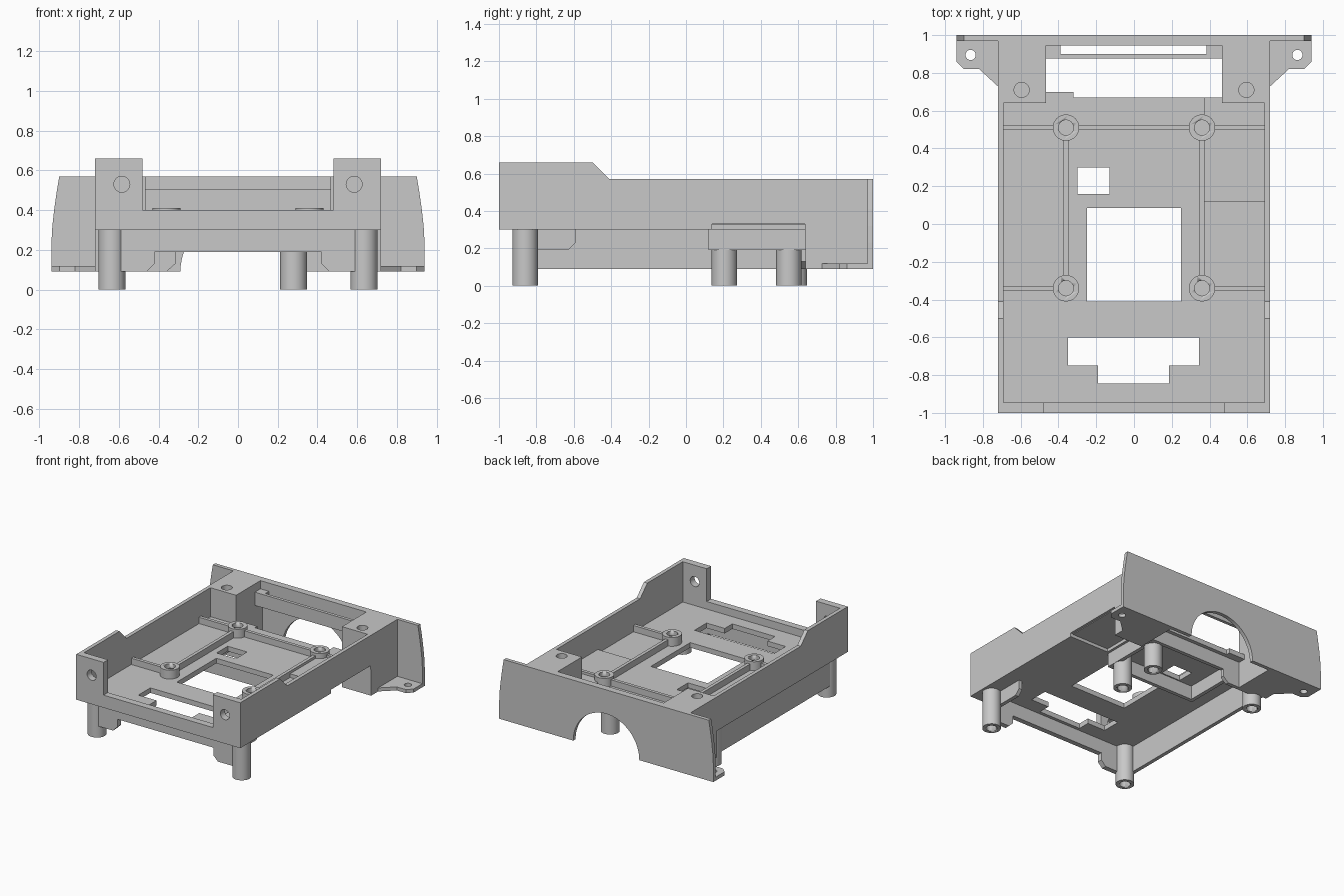
import bpy, bmesh, math
from mathutils import Vector

cube = bpy.data.objects.get("Cube")
if cube:
    bpy.data.objects.remove(cube)

grey = bpy.data.materials.new("plain_grey")
grey.use_nodes = True
grey.diffuse_color = (0.58, 0.58, 0.58, 1)
grey.node_tree.nodes["Principled BSDF"].inputs["Base Color"].default_value = grey.diffuse_color


def prism(name, pts, axis, lo, hi):
    """Extrude a 2D outline along an axis between lo and hi."""
    place = {"x": lambda p, h: (h, p[0], p[1]),
             "y": lambda p, h: (p[0], h, p[1]),
             "z": lambda p, h: (p[0], p[1], h)}[axis]
    bm = bmesh.new()
    face = bm.faces.new([bm.verts.new(place(p, lo)) for p in pts])
    top = bmesh.ops.extrude_face_region(bm, geom=[face])["geom"]
    shift = Vector(place((0, 0), hi - lo))
    bmesh.ops.translate(bm, vec=shift, verts=[g for g in top if isinstance(g, bmesh.types.BMVert)])
    bmesh.ops.recalc_face_normals(bm, faces=bm.faces)
    mesh = bpy.data.meshes.new(name)
    bm.to_mesh(mesh)
    bm.free()
    mesh.materials.append(grey)
    ob = bpy.data.objects.new(name, mesh)
    bpy.context.collection.objects.link(ob)
    return ob


def box(name, x0, x1, y0, y1, z0, z1):
    return prism(name, [(x0, y0), (x1, y0), (x1, y1), (x0, y1)], "z", z0, z1)


def rod(name, u, v, r, axis, lo, hi, n=32):
    ring = [(u + r * math.cos(i * math.tau / n), v + r * math.sin(i * math.tau / n)) for i in range(n)]
    ob = prism(name, ring, axis, lo, hi)
    bpy.context.view_layer.objects.active = ob
    bpy.ops.object.select_all(action="DESELECT")
    ob.select_set(True)
    bpy.ops.object.shade_smooth_by_angle()
    return ob


def cut(ob, *cutters):
    for c in cutters:
        mod = ob.modifiers.new("cut", "BOOLEAN")
        mod.operation, mod.solver, mod.object = "DIFFERENCE", "EXACT", c
        c.hide_render = True
        c.hide_viewport = True
        c.display_type = "WIRE"


def cutter(*dims):
    return box("cutter", *dims)


# Floor plate with openings
floor_outline = [(-.7, -.96), (.7, -.96), (.7, .66), (.46, .66), (.46, .67),
                 (-.32, .67), (-.32, .70), (-.47, .70), (-.47, .66), (-.7, .66)]
floor = prism("floor", floor_outline, "z", .30, .34)
front_slot = prism("cutter", [(-.35, -.6), (-.35, -.75), (-.19, -.75), (-.19, -.845),
                              (.185, -.845), (.185, -.75), (.345, -.75), (.345, -.6)], "z", .2, .5)
cut(floor, cutter(-.25, .25, -.41, .085, .2, .5), cutter(-.3, -.13, .16, .3, .2, .5),
    front_slot, cutter(.37, .71, .14, .635, .2, .325))
box("raised_floor", .37, .7, .12, .67, .33, .37)

# Front wall with two raised, drilled corners
front = prism("front_wall", [(-.72, .30), (.72, .30), (.72, .66), (.48, .66), (.48, .40),
                             (-.48, .40), (-.48, .66), (-.72, .66)], "y", -1, -.945)
cut(front, *[rod("cutter", s * .585, .53, .04, "y", -1.1, -.9) for s in (-1, 1)])

# Parts repeated on both sides
wall_side = [(-1, .30), (.98, .30), (.98, .57), (-.41, .57), (-.5, .66), (-1, .66)]
slotted = [(-1, .30), (.14, .30), (.14, .33), (.635, .33), (.635, .30)] + wall_side[1:]
for s, side in ((-1, "right"), (1, "left")):
    a, b = sorted((s * .69, s * .72))
    prism(side + "_wall", slotted if s > 0 else wall_side, "x", a, b)

    a, b = sorted((s * .465, s * .72))
    post = box(side + "_rear_post", a, b, .64, .98, .09, .57)
    cut(post, rod("cutter", s * .595, .71, .04, "z", .4, .7))

    ear = prism(side + "_ear", [(s * x, y) for x, y in
                                ((.70, .98), (.70, .71), (.82, .82), (.90, .82), (.94, .86), (.94, .98))],
                "z", .09, .118)
    cut(ear, rod("cutter", s * .865, .895, .027, "z", 0, .3))

    # Standoffs and ribs on the floor
    for y in (.51, -.34):
        boss = rod(side + "_standoff", s * .36, y, .07, "z", .33, .41)
        cut(boss, rod("cutter", s * .36, y, .04, "z", .375, .5))
        a, b = sorted((s * .425, s * .7))
        box(side + "_cross_rib", a, b, y - .013, y + .013, .33, .39)
    box(side + "_long_rib", s * .36 - .013, s * .36 + .013, -.275, .445, .33, .39)
box("rear_rib", -.295, .295, .497, .523, .33, .39)

# Rear panel with slightly curved ends and an arch
half = [(.94, .09), (.94, .23), (.935, .32), (.925, .41), (.912, .50), (.90, .57)]
panel = prism("rear_panel", half + [(-x, z) for x, z in reversed(half)], "y", .97, 1)
cut(panel, rod("cutter", 0, .09, .29, "y", .9, 1.1, 64))

# Slotted beam in front of the panel
box("panel_backing", -.47, .47, .945, .975, .40, .57)
box("beam", -.47, .47, .875, .90, .40, .505)
for x0, x1 in ((-.47, -.39), (.385, .47)):
    box("beam_end", x0, x1, .895, .95, .40, .505)

# Skirts below the floor, set in from the outer walls
prism("front_skirt", [(-.67, .31), (-.67, .09), (-.46, .09), (-.42, .13), (-.42, .19), (.42, .19),
                      (.42, .13), (.46, .09), (.60, .09), (.60, .31)], "y", -.91, -.87)
prism("left_skirt_tab", [(-.87, .31), (-.87, .19), (-.63, .19), (-.59, .23), (-.59, .31)], "x", .57, .60)
box("right_skirt", -.69, -.66, -.88, .66, .09, .31)

# Walls under the rear of the floor
prism("rear_skirt", [(-.67, .31), (-.67, .09), (-.36, .09), (-.315, .13), (-.315, .19),
                     (.35, .19), (.35, .31)], "y", .61, .64)
box("trough_front_wall", -.45, .35, .12, .15, .19, .31)
box("trough_right_wall", -.45, -.42, .12, .62, .19, .31)
box("trough_left_wall", .32, .35, .12, .62, .19, .31)

# Hollow-ended legs
for x, y in ((-.635, -.86), (.635, -.86), (.28, .205), (.28, .55), (-.635, .58)):
    leg = rod("leg", x, y, .068, "z", 0, .32)
    cut(leg, rod("cutter", x, y, .04, "z", -.1, .12))
